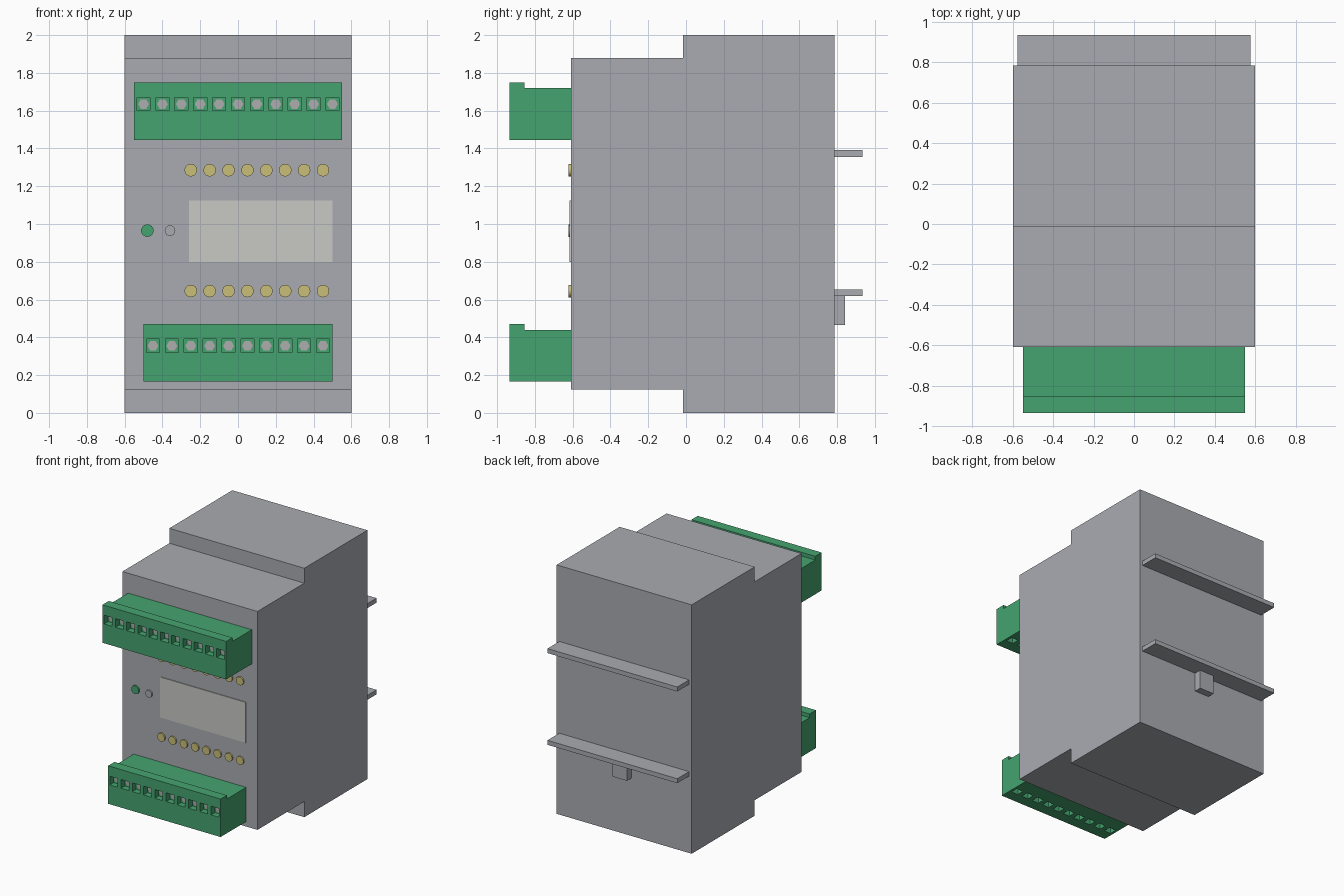
import bpy, bmesh, math
from mathutils import Matrix, Vector

cube = bpy.data.objects.get("Cube")
if cube:
    bpy.data.objects.remove(cube, do_unlink=True)


def make_material(name, rgb):
    mat = bpy.data.materials.new(name)
    mat.use_nodes = True
    mat.diffuse_color = (*rgb, 1)
    mat.node_tree.nodes["Principled BSDF"].inputs["Base Color"].default_value = (*rgb, 1)
    return mat


GREY = make_material("housing grey", (0.40, 0.41, 0.44))
GREEN = make_material("terminal green", (0.06, 0.37, 0.16))
YELLOW = make_material("lamp yellow", (0.58, 0.52, 0.19))
PALE = make_material("label pale grey", (0.58, 0.58, 0.56))
METAL = make_material("screw metal", (0.42, 0.42, 0.43))


def finish(bm, name, mat):
    bmesh.ops.recalc_face_normals(bm, faces=bm.faces)
    mesh = bpy.data.meshes.new(name)
    bm.to_mesh(mesh)
    bm.free()
    obj = bpy.data.objects.new(name, mesh)
    bpy.context.collection.objects.link(obj)
    if mat:
        mesh.materials.append(mat)
    return obj


def add_box(bm, lo, hi):
    lo, hi = Vector(lo), Vector(hi)
    matrix = Matrix.Translation((lo + hi) / 2) @ Matrix.Diagonal((*(hi - lo), 1))
    bmesh.ops.create_cube(bm, size=1, matrix=matrix)


def box(name, lo, hi, mat):
    bm = bmesh.new()
    add_box(bm, lo, hi)
    return finish(bm, name, mat)


def extrude_profile(name, points, half_width, mat):
    """Extrude a (y, z) outline symmetrically along x."""
    bm = bmesh.new()
    face = bm.faces.new([bm.verts.new((-half_width, y, z)) for y, z in points])
    grown = bmesh.ops.extrude_face_region(bm, geom=[face])["geom"]
    verts = [v for v in grown if isinstance(v, bmesh.types.BMVert)]
    bmesh.ops.translate(bm, verts=verts, vec=(2 * half_width, 0, 0))
    return finish(bm, name, mat)


def discs(name, xs, z, radius, front, back, sides, mat):
    """Row of short cylinders facing the front."""
    bm = bmesh.new()
    for x in xs:
        matrix = (Matrix.Translation((x, (front + back) / 2, z))
                  @ Matrix.Rotation(math.pi / 2, 4, "X")
                  @ Matrix.Rotation(math.pi / 6, 4, "Z"))
        bmesh.ops.create_cone(bm, cap_ends=True, segments=sides, radius1=radius,
                              radius2=radius, depth=back - front, matrix=matrix)
    return finish(bm, name, mat)


def terminal_block(name, count, bottom):
    """Pluggable connector with screw pockets in front and wire openings below."""
    half = count * 0.05
    front, back = -0.935, FACE
    outline = [(front, bottom), (back, bottom), (back, bottom + 0.275),
               (-0.855, bottom + 0.275), (-0.855, bottom + 0.305), (front, bottom + 0.305)]
    block = extrude_profile(name, outline, half, GREEN)
    xs = [(i - (count - 1) / 2) * 0.1 for i in range(count)]
    screw_z = bottom + 0.19

    # Pockets and wire openings
    bm = bmesh.new()
    for x in xs:
        add_box(bm, (x - 0.035, front - 0.05, screw_z - 0.035),
                (x + 0.035, front + 0.05, screw_z + 0.035))
        add_box(bm, (x - 0.03, front + 0.09, bottom - 0.05),
                (x + 0.03, front + 0.15, bottom + 0.1))
    cutter = finish(bm, name + "_cutter", GREEN)
    cutter.hide_render = True
    mod = block.modifiers.new("openings", "BOOLEAN")
    mod.operation = "DIFFERENCE"
    mod.solver = "EXACT"
    mod.object = cutter
    bpy.context.view_layer.objects.active = block
    bpy.ops.object.modifier_apply(modifier=mod.name)
    bpy.data.objects.remove(cutter, do_unlink=True)

    # Screw heads at the pocket floors
    discs(name + "_screws", xs, screw_z, 0.029, front + 0.045, front + 0.06, 6, METAL)


# Stepped housing
FACE, STEP, REAR = -0.61, -0.015, 0.785
extrude_profile("housing", [(FACE, 0.125), (STEP, 0.125), (STEP, 0), (REAR, 0),
                            (REAR, 2), (STEP, 2), (STEP, 1.88), (FACE, 1.88)], 0.6, GREY)

# Connectors
terminal_block("upper_terminal", 11, 1.445)
terminal_block("lower_terminal", 10, 0.165)

# Front panel: label, indicator lamps, button
box("label_plate", (-0.26, FACE - 0.006, 0.80), (0.50, FACE, 1.125), PALE)
lamp_xs = [-0.25 + 0.1 * i for i in range(8)]
for row, z in (("upper", 1.285), ("lower", 0.645)):
    discs(row + "_lamps", lamp_xs, z, 0.033, FACE - 0.012, FACE, 24, YELLOW)
discs("power_lamp", [-0.48], 0.965, 0.033, FACE - 0.012, FACE, 24, GREEN)
discs("reset_button", [-0.36], 0.965, 0.028, FACE - 0.012, FACE, 24, GREY)

# Mounting ribs and latch on the back
for row, z in (("upper", 1.355), ("lower", 0.618)):
    box(row + "_mounting_rib", (-0.577, REAR, z), (0.577, 0.935, z + 0.036), GREY)
box("latch", (-0.065, REAR, 0.465), (0.065, 0.843, 0.618), GREY)
